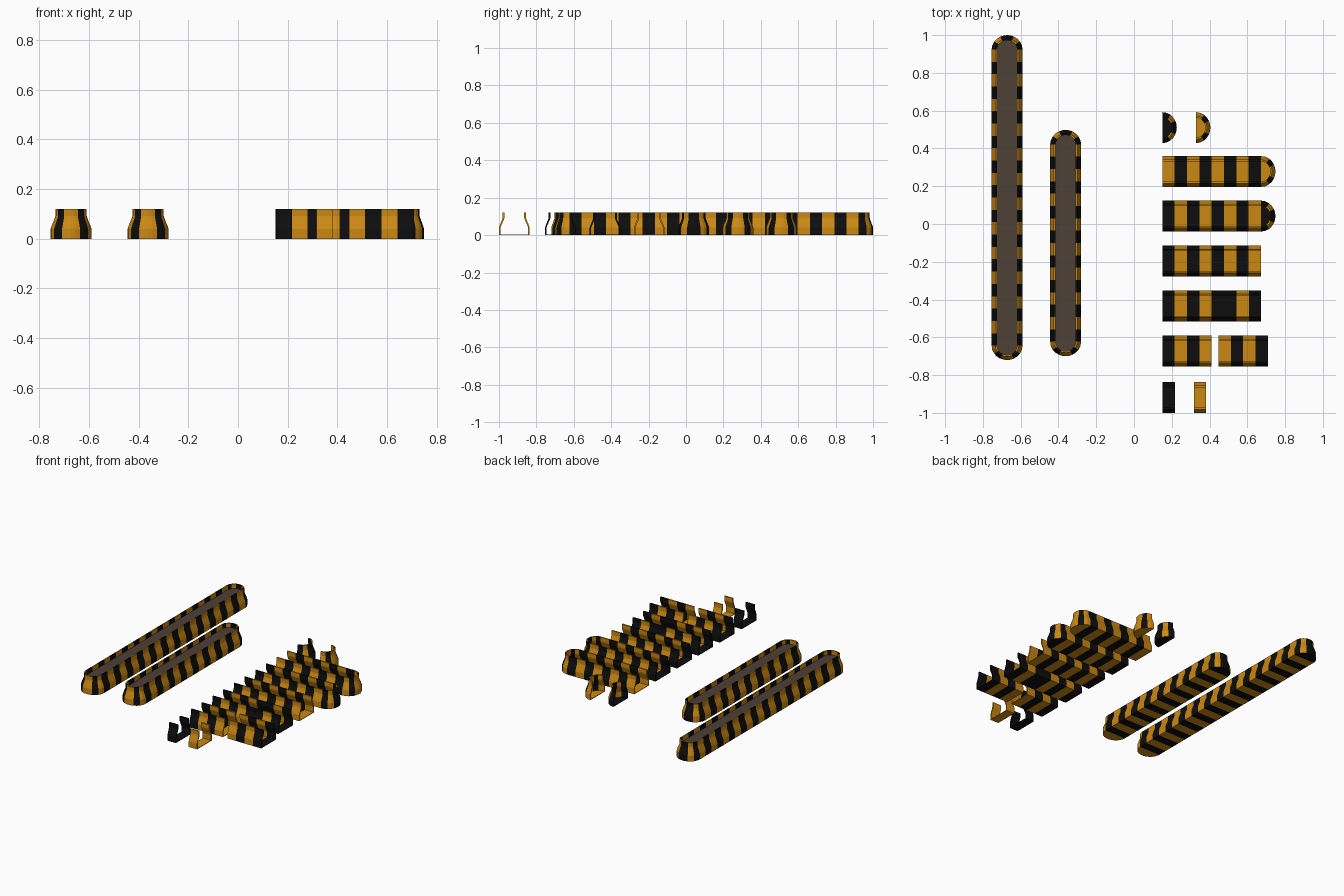
import bpy, bmesh, math
from mathutils import Matrix

if "Cube" in bpy.data.objects:
    bpy.data.objects.remove(bpy.data.objects["Cube"], do_unlink=True)

STRIPE = 0.0653      # length of one coloured band
CAP_LENGTH = 0.0765  # how far a rounded end reaches
FILL_Z = 0.09
BLACK, ORANGE = 0, 1

# Half section of the channel: outer wall going up, inner wall coming down
OUTER = [(0.082, 0), (0.082, 0.04), (0.077, 0.055), (0.066, 0.082), (0.063, 0.092), (0.063, 0.12)]
INNER = [(0.053, 0.12), (0.053, 0.092), (0.056, 0.082), (0.068, 0.055), (0.074, 0.04), (0.074, 0.004)]
HALF = OUTER + INNER
CAP_ANGLES = [0, 13, 26, 41, 56, 73, 90]


def material(name, color):
    mat = bpy.data.materials.new(name)
    mat.use_nodes = True
    mat.diffuse_color = color
    bsdf = mat.node_tree.nodes["Principled BSDF"]
    bsdf.inputs["Base Color"].default_value = color
    bsdf.inputs["Roughness"].default_value = 0.7
    return mat


black = material("black", (0.004, 0.004, 0.004, 1))
orange = material("amber orange", (0.6, 0.25, 0.007, 1))
brown = material("dark brown fill", (0.075, 0.052, 0.038, 1))


def finish(bm, name, place, mats):
    bmesh.ops.remove_doubles(bm, verts=bm.verts, dist=0.00001)
    bmesh.ops.recalc_face_normals(bm, faces=bm.faces)
    mesh = bpy.data.meshes.new(name)
    bm.to_mesh(mesh)
    bm.free()
    for mat in mats:
        mesh.materials.append(mat)
    obj = bpy.data.objects.new(name, mesh)
    obj.matrix_world = place
    bpy.context.collection.objects.link(obj)
    return obj


def add_face(bm, verts, color):
    unique = list(dict.fromkeys(verts))
    bm.faces.new(unique).material_index = color


def straight(bm, count, first, open_start, open_end):
    """Channel swept along x, one ring per colour change."""
    section = HALF + [(-y, z) for y, z in reversed(HALF)]
    # order: right outer, right inner, left inner, left outer
    rings = [[bm.verts.new((i * STRIPE, y, z)) for y, z in section] for i in range(count + 1)]
    n, h = len(section), len(HALF)
    for i, (a, b) in enumerate(zip(rings, rings[1:])):
        for k in range(n):
            m = (k + 1) % n
            add_face(bm, (a[k], a[m], b[m], b[k]), (first + i) % 2)
    ends = [(rings[0], first, open_start), (rings[-1], (first + count - 1) % 2, open_end)]
    for ring, color, is_open in ends:
        if is_open:
            for k in range(h - 1):
                if k < len(OUTER) - 1:
                    p = h - 1 - k
                    add_face(bm, (ring[k], ring[k + 1], ring[p - 1], ring[p]), color)
                    add_face(bm, (ring[n - 1 - k], ring[n - 2 - k], ring[n - p], ring[n - 1 - p]), color)
            add_face(bm, (ring[0], ring[h - 1], ring[h], ring[n - 1]), color)


def rounded_cap(bm, x, side, color, closed=False):
    """Half turn of the section; the wall carries two bands of the other colour."""
    angles = [-a for a in reversed(CAP_ANGLES[1:])] + CAP_ANGLES
    low, high = bm.verts.new((x, 0, 0)), bm.verts.new((x, 0, INNER[-1][1]))
    stretch = CAP_LENGTH / OUTER[0][0]
    rings = []
    for angle in angles:
        c, s = math.cos(math.radians(angle)), math.sin(math.radians(angle))
        rings.append([low] + [bm.verts.new((x + side * r * c * stretch, r * s, z)) for r, z in HALF] + [high])
    for i, (a, b) in enumerate(zip(rings, rings[1:])):
        middle = abs(angles[i] + angles[i + 1]) / 2
        wall = 1 - color if 26 < middle < 56 else color
        for k in range(len(a) - 1):
            floor = k in (0, len(a) - 2)
            add_face(bm, (a[k], a[k + 1], b[k + 1], b[k]), color if floor else wall)
    if closed:
        for ring in (rings[0], rings[-1]):
            add_face(bm, ring, color)


def channel(name, place, count, first, start_cap=False, end_cap=False):
    bm = bmesh.new()
    straight(bm, count, first, not start_cap, not end_cap)
    if start_cap:
        rounded_cap(bm, 0, -1, 1 - first)
    if end_cap:
        rounded_cap(bm, count * STRIPE, 1, (first + count) % 2)
    return finish(bm, name, place, (black, orange))


def fill(name, place, length):
    """Thin soil surface inside a closed channel."""
    bm = bmesh.new()
    r, steps = 0.0545, 12
    outline = []
    for x, turn in ((length, -90), (0, 90)):
        for i in range(steps + 1):
            a = math.radians(turn + 180 * i / steps)
            outline.append(bm.verts.new((x + r * math.cos(a), r * math.sin(a), FILL_Z)))
    top = bm.faces.new(outline)
    base = bmesh.ops.extrude_face_region(bm, geom=[top])
    moved = [v for v in base["geom"] if isinstance(v, bmesh.types.BMVert)]
    bmesh.ops.translate(bm, verts=moved, vec=(0, 0, -0.01))
    return finish(bm, name, place, (brown,))


def at(x, y):
    return Matrix.Translation((x, y, 0))


# Two complete barriers, running from back to front
for name, x, y, count in (("long_barrier", -0.672, 1.0, 24), ("short_barrier", -0.362, 0.498, 16)):
    place = at(x, y - CAP_LENGTH) @ Matrix.Rotation(-math.pi / 2, 4, "Z")
    channel(name, place, count, ORANGE, True, True)
    fill(name + "_fill", place, count * STRIPE)

# Loose straight sections: name, x, y, bands, first colour, rounded end
X0 = 0.15
SECTIONS = [
    ("end_section_orange", X0, 0.278, 8, ORANGE, True),
    ("end_section_black", X0, 0.042, 8, BLACK, True),
    ("eight_band_section", X0, -0.197, 8, BLACK, False),
    ("five_band_section", X0, -0.433, 5, BLACK, False),
    ("three_band_section", X0 + 5 * STRIPE + 0.001, -0.433, 3, BLACK, False),
    ("four_band_section_black", X0, -0.672, 4, BLACK, False),
    ("four_band_section_orange", 0.447, -0.672, 4, ORANGE, False),
    ("single_band_black", 0.152, -0.918, 1, BLACK, False),
    ("single_band_orange", 0.317, -0.918, 1, ORANGE, False),
]
for name, x, y, count, first, cap in SECTIONS:
    channel(name, at(x, y), count, first, end_cap=cap)

# Loose rounded ends
for name, x, color in (("cap_black", 0.15, BLACK), ("cap_orange", 0.328, ORANGE)):
    bm = bmesh.new()
    rounded_cap(bm, 0, 1, color, closed=True)
    finish(bm, name, at(x, 0.51), (black, orange))
